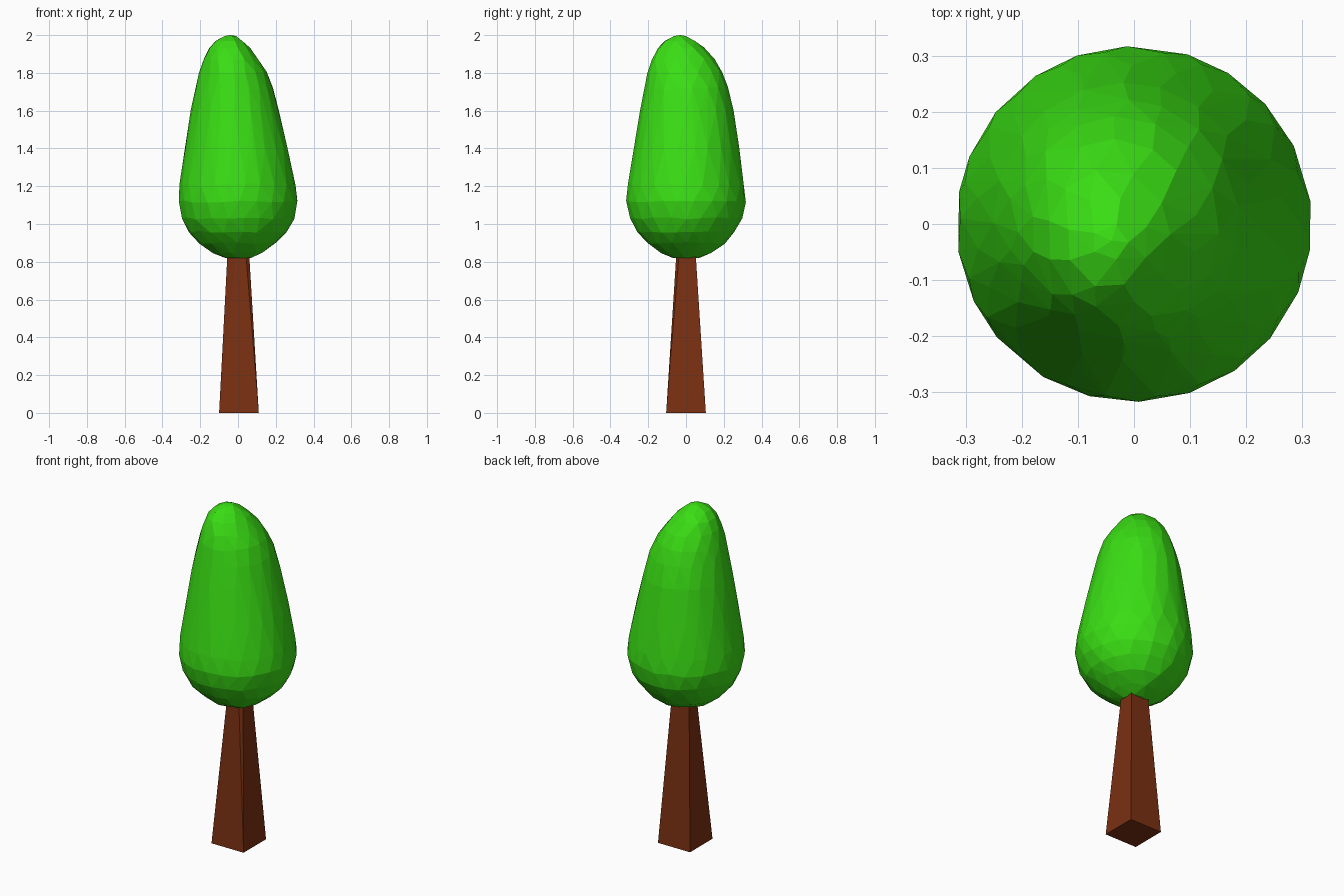
import bpy, bmesh, random
from math import cos, sin, tau

if "Cube" in bpy.data.objects:
    bpy.data.objects.remove(bpy.data.objects["Cube"])

random.seed(4)


def finish(bm, name, color):
    bmesh.ops.recalc_face_normals(bm, faces=bm.faces)
    mesh = bpy.data.meshes.new(name)
    bm.to_mesh(mesh)
    bm.free()
    mat = bpy.data.materials.new(name + "_color")
    mat.diffuse_color = (*color, 1)
    mat.use_nodes = True
    mat.node_tree.nodes["Principled BSDF"].inputs["Base Color"].default_value = mat.diffuse_color
    mesh.materials.append(mat)
    obj = bpy.data.objects.new(name, mesh)
    bpy.context.collection.objects.link(obj)
    return obj


# Trunk: square foot, tapering to a top whose front corners are cut off
bm = bmesh.new()
foot = [(-.10, -.105), (.11, -.105), (.11, .105), (-.10, .105)]
top = [(-.055, -.02), (-.01, -.05), (.04, -.05), (.058, -.035), (.058, .05), (-.055, .05)]
for outline, z in ((foot, 0), (top, .86)):
    for x, y in outline:
        bm.verts.new((x, y, z))
bmesh.ops.convex_hull(bm, input=bm.verts)
bmesh.ops.dissolve_limit(bm, angle_limit=.01, verts=bm.verts, edges=bm.edges)
finish(bm, "trunk", (.195, .03, .006))

# Foliage: leaning egg, faceted skin stretched over slightly irregular rings
# each ring: height, x min, x max, y min, y max, number of points
rings = [
    (.82, -.07, .07, -.07, .07, 7),
    (.85, -.135, .135, -.135, .135, 12),
    (.90, -.205, .205, -.205, .205, 16),
    (.96, -.26, .26, -.26, .26, 19),
    (1.03, -.298, .298, -.298, .298, 21),
    (1.12, -.317, .317, -.317, .317, 22),
    (1.21, -.310, .305, -.310, .310, 22),
    (1.40, -.282, .266, -.277, .282, 22),
    (1.60, -.250, .217, -.243, .252, 20),
    (1.72, -.225, .187, -.220, .222, 18),
    (1.80, -.207, .152, -.205, .192, 16),
    (1.87, -.182, .112, -.182, .152, 14),
    (1.93, -.155, .065, -.150, .098, 11),
    (1.97, -.120, .025, -.115, .050, 8),
    (1.995, -.075, -.01, -.065, .00, 5),
]
bm = bmesh.new()
for i, (z, x0, x1, y0, y1, n) in enumerate(rings):
    wobble = .006 if 0 < i < len(rings) - 2 else 0
    for k in range(n):
        a = tau * (k + i % 2 / 2 + random.uniform(-.15, .15)) / n
        bm.verts.new(((x0 + x1) / 2 + (x1 - x0) / 2 * cos(a),
                      (y0 + y1) / 2 + (y1 - y0) / 2 * sin(a),
                      z + random.uniform(-wobble, wobble)))
bm.verts.new((-.04, -.03, 2))
hull = bmesh.ops.convex_hull(bm, input=bm.verts)
bmesh.ops.delete(bm, geom=[v for v in bm.verts if not v.link_faces], context='VERTS')
finish(bm, "foliage", (.042, .73, .007))
